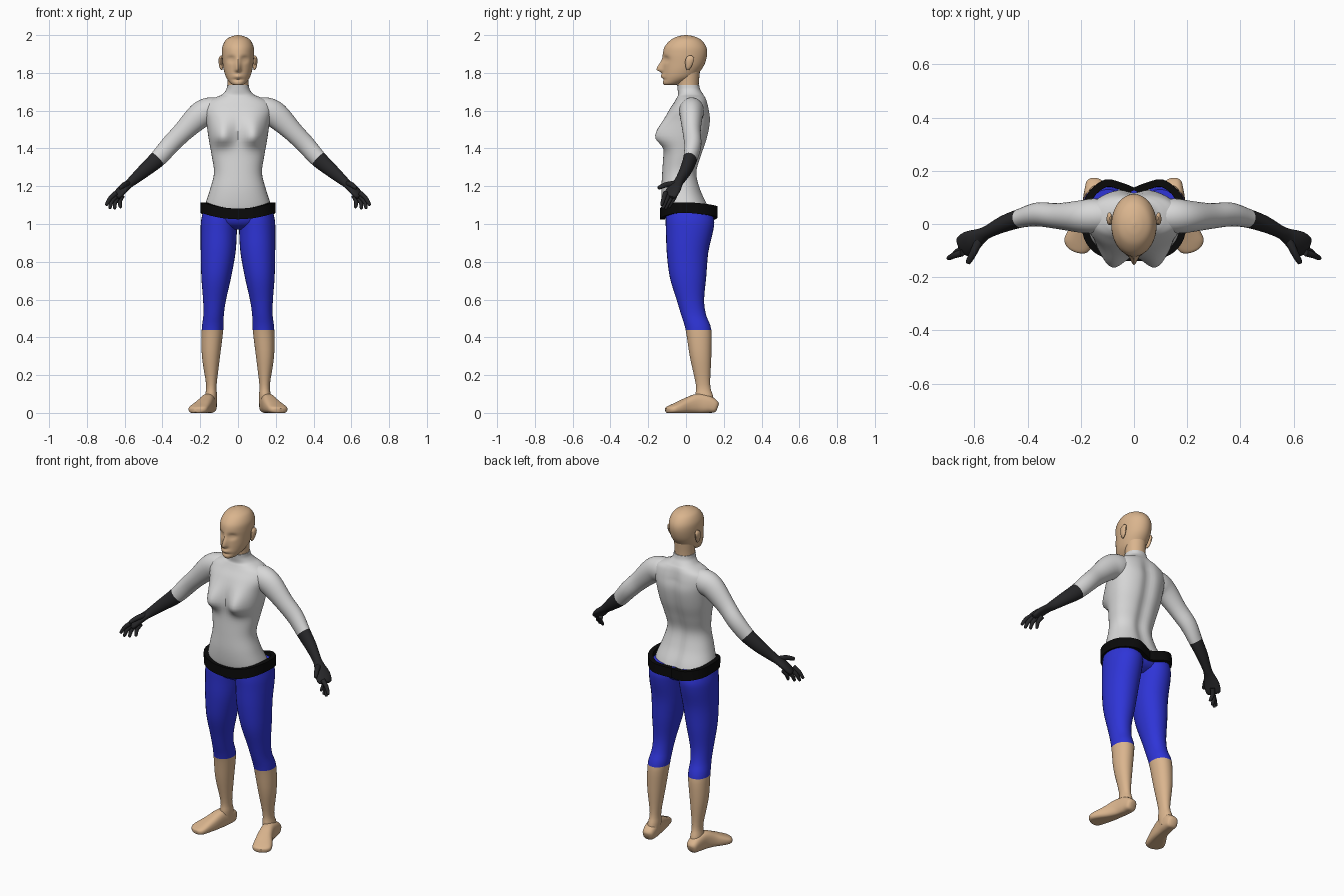
import bpy, bmesh, math
from mathutils import Vector


def material(name, r, g, b):
    m = bpy.data.materials.new(name)
    m.diffuse_color = (r, g, b, 1)
    return m


SKIN = material("skin tan", 0.70, 0.46, 0.27)
GREY = material("shirt light grey", 0.68, 0.68, 0.68)
BLUE = material("trouser blue", 0.028, 0.035, 0.68)
BLACK = material("belt black", 0.003, 0.003, 0.003)
DARK = material("glove charcoal", 0.02, 0.02, 0.022)


def spline(a, b, c, d, t):
    return [0.5 * (2 * q + (r - p) * t + (2 * p - 5 * q + 4 * r - s) * t * t
                   + (3 * q - p - 3 * r + s) * t ** 3) for p, q, r, s in zip(a, b, c, d)]


def loft(name, secs, mats, axis=None, ref=(0, 0, 1), n=24, steps=4, power=2.0,
         phase=0.0, split=None, warp=None, mirror=False, angle=40):
    """Skin through sections (x, y, z, half width, half depth); mats[1] starts at section 'split'."""
    rows = []
    for i in range(len(secs) - 1):
        k = [secs[max(i - 1, 0)], secs[i], secs[i + 1], secs[min(i + 2, len(secs) - 1)]]
        rows += [spline(*k, s / steps) for s in range(steps)]
    rows.append(list(secs[-1]))
    pts = [Vector(r[:3]) for r in rows]
    bm = bmesh.new()
    rings = []
    for i, (p, r) in enumerate(zip(pts, rows)):
        if axis:
            u, v = Vector((1, 0, 0)), Vector((0, 1, 0))
        else:
            t = (pts[min(i + 1, len(pts) - 1)] - pts[max(i - 1, 0)]).normalized()
            u = Vector(ref).cross(t).normalized()
            v = t.cross(u)
        ring = []
        for j in range(n):
            c, s = (f(phase + j * math.tau / n) for f in (math.cos, math.sin))
            c = math.copysign(abs(c) ** (2 / power), c)
            s = math.copysign(abs(s) ** (2 / power), s)
            q = p + u * max(r[3], 0.001) * c + v * max(r[4], 0.001) * s
            ring.append(bm.verts.new(warp(q) if warp else q))
        rings.append(ring)
    for i in range(len(rings) - 1):
        for j in range(n):
            k = (j + 1) % n
            f = bm.faces.new((rings[i][j], rings[i][k], rings[i + 1][k], rings[i + 1][j]))
            f.material_index = int(split is not None and i >= split * steps)
    bm.faces.new(rings[0])
    bm.faces.new(rings[-1]).material_index = len(mats) - 1
    bmesh.ops.recalc_face_normals(bm, faces=bm.faces)
    me = bpy.data.meshes.new(name)
    bm.to_mesh(me)
    bm.free()
    ob = bpy.data.objects.new(name, me)
    bpy.context.collection.objects.link(ob)
    for m in mats:
        me.materials.append(m)
    bpy.ops.object.select_all(action='DESELECT')
    bpy.context.view_layer.objects.active = ob
    ob.select_set(True)
    bpy.ops.object.shade_smooth_by_angle(angle=math.radians(angle))
    if mirror:
        ob.modifiers.new("Mirror", 'MIRROR')
    return ob


def upright(rows):
    """(x, z, half width, front y, back y) -> loft sections."""
    return [(x, (f + b) / 2, z, w, (b - f) / 2) for x, z, w, f, b in rows]


def bump(d, w):
    return math.exp(-(d / w) ** 2)


# Torso with bust and spine groove
def torso_warp(p):
    if p.y < 0.02:
        dz = p.z - 1.462
        b = bump(abs(p.x) - 0.085, 0.058) * bump(dz, 0.085 if dz > 0 else 0.048)
        p.y -= 0.062 * b * min(1, (0.02 - p.y) / 0.08)
    else:
        p.y -= 0.016 * bump(p.x, 0.035) * min(1, p.y / 0.06) * min(1, max(0, (1.7 - p.z) / 0.1))
    return p


loft("torso", upright([
    (0, 1.05, .176, -.112, .135), (0, 1.10, .174, -.124, .118), (0, 1.18, .149, -.130, .082),
    (0, 1.27, .127, -.126, .062), (0, 1.36, .139, -.120, .085), (0, 1.45, .155, -.115, .115),
    (0, 1.54, .168, -.110, .132), (0, 1.60, .180, -.090, .126), (0, 1.645, .165, -.062, .115),
    (0, 1.67, .120, -.048, .105), (0, 1.685, .085, -.042, .094), (0, 1.71, .063, -.044, .076),
    (0, 1.735, .058, -.047, .070)]), [GREY], axis=True, n=64, steps=5, power=2.25, warp=torso_warp)

# Neck
loft("neck", upright([(0, 1.70, .056, -.042, .067), (0, 1.75, .056, -.046, .068),
                      (0, 1.82, .06, -.05, .075)]), [SKIN], axis=True)


# Head with nose, eye sockets, lips and chin
def head_warp(p):
    if p.y < -0.03:
        k = min(1, (-0.03 - p.y) / 0.05)
        dz = p.z - 1.818
        d = 0.034 * bump(p.x, 0.014) * bump(dz, 0.042 if dz > 0 else 0.014)
        d -= 0.014 * bump(abs(p.x) - 0.036, 0.02) * bump(p.z - 1.872, 0.016)
        d += 0.005 * bump(abs(p.x) - 0.035, 0.012) * bump(p.z - 1.870, 0.007)
        d += 0.010 * bump(p.x, 0.024) * bump(p.z - 1.782, 0.012)
        d -= 0.006 * bump(p.x, 0.03) * bump(p.z - 1.764, 0.007)
        p.y -= d * k
    return p


loft("head", upright([
    (0, 1.735, .022, -.115, -.06), (0, 1.745, .040, -.122, -.02), (0, 1.775, .062, -.123, .045),
    (0, 1.81, .074, -.122, .076), (0, 1.85, .081, -.121, .100), (0, 1.90, .085, -.122, .112),
    (0, 1.94, .082, -.112, .106), (0, 1.975, .064, -.080, .080), (0, 1.993, .034, -.043, .043),
    (0, 2.0, .004, -.006, .006)]), [SKIN], axis=True, n=72, steps=7, warp=head_warp)

# Ears
loft("ear", [(.086, .010, 1.815, .003, .006), (.089, .013, 1.83, .009, .015),
             (.092, .018, 1.86, .011, .023), (.092, .022, 1.88, .009, .021),
             (.089, .022, 1.893, .003, .006)], [SKIN], axis=True, n=14, mirror=True)

# Arms: grey sleeve, charcoal glove from section 5
loft("arm", [
    (.09, .030, 1.605, .060, .062), (.15, .030, 1.598, .066, .072), (.205, .028, 1.572, .060, .069),
    (.29, .030, 1.490, .048, .054), (.36, .036, 1.418, .045, .050), (.425, .022, 1.345, .036, .045),
    (.49, .000, 1.288, .031, .037), (.55, -.030, 1.236, .024, .028), (.578, -.046, 1.212, .030, .022),
    (.612, -.066, 1.182, .043, .021), (.640, -.084, 1.150, .042, .018), (.648, -.089, 1.140, .030, .012)],
    [GREY, DARK], split=5, n=28, mirror=True)

# Fingers and thumb
FINGERS = {
    "index_finger": ((.645, -.108, 1.165), (.676, -.118, 1.137), (.696, -.128, 1.103)),
    "middle_finger": ((.642, -.094, 1.152), (.668, -.108, 1.120), (.678, -.122, 1.086)),
    "ring_finger": ((.630, -.076, 1.148), (.650, -.092, 1.116), (.653, -.108, 1.084)),
    "little_finger": ((.612, -.058, 1.150), (.626, -.074, 1.120), (.622, -.090, 1.090)),
    "thumb": ((.582, -.062, 1.212), (.602, -.105, 1.208), (.622, -.143, 1.192))}
for name, (a, b, c) in FINGERS.items():
    tip = tuple(Vector(c) + (Vector(c) - Vector(b)).normalized() * 0.006)
    r = 0.014 if name == "thumb" else 0.0115
    loft(name, [(*a, r * 1.15, r * 1.15), (*b, r, r), (*c, r * .72, r * .72), (*tip, .002, .002)],
         [DARK], n=12, mirror=True)

# Trousers: hips joining both legs
loft("hips", upright([(0, 1.075, .165, -.11, .125), (0, 1.03, .172, -.108, .128),
                      (0, .995, .13, -.09, .11), (0, .972, .06, -.05, .07)]),
     [BLUE], axis=True, n=40, power=2.3)

# Legs: blue to below the knee, bare from section 7
loft("leg", upright([
    (.098, 1.08, .084, -.105, .130), (.100, 1.02, .095, -.108, .149), (.102, .96, .096, -.106, .143),
    (.105, .85, .092, -.102, .118), (.115, .72, .079, -.086, .107), (.124, .60, .061, -.050, .096),
    (.129, .52, .054, -.026, .106), (.135, .44, .057, -.002, .134), (.143, .30, .048, .020, .134),
    (.141, .15, .028, .052, .128), (.143, .09, .032, .050, .143), (.147, .03, .034, .06, .155)]),
    [BLUE, SKIN], axis=True, split=7, n=32, power=2.1, mirror=True)


# Feet, turned outward, flat soles
def sole(p):
    p.z = max(p.z, 0.0)
    return p


FOOT = [(.146, .166, .028, .016, .020), (.147, .155, .032, .032, .033), (.150, .115, .045, .038, .047),
        (.160, .060, .048, .038, .052), (.177, .005, .037, .044, .042), (.200, -.045, .025, .052, .030),
        (.214, -.078, .018, .052, .022), (.222, -.096, .015, .036, .016), (.225, -.103, .014, .012, .010)]
loft("foot", FOOT, [SKIN], n=28, power=2.7, warp=sole, mirror=True)

# Belt: flat band following the hips, notched inward at the back
loft("belt", [(-.002, -.125, 1.053, .019, .040), (.07, -.122, 1.058, .019, .040),
              (.135, -.100, 1.072, .019, .040), (.174, -.052, 1.085, .019, .040),
              (.184, .020, 1.086, .019, .040), (.168, .100, 1.078, .019, .040),
              (.110, .152, 1.066, .019, .040), (.055, .144, 1.054, .019, .040),
              (-.002, .122, 1.045, .019, .040)],
     [BLACK], n=4, steps=3, phase=math.pi / 4, mirror=True, angle=30)
